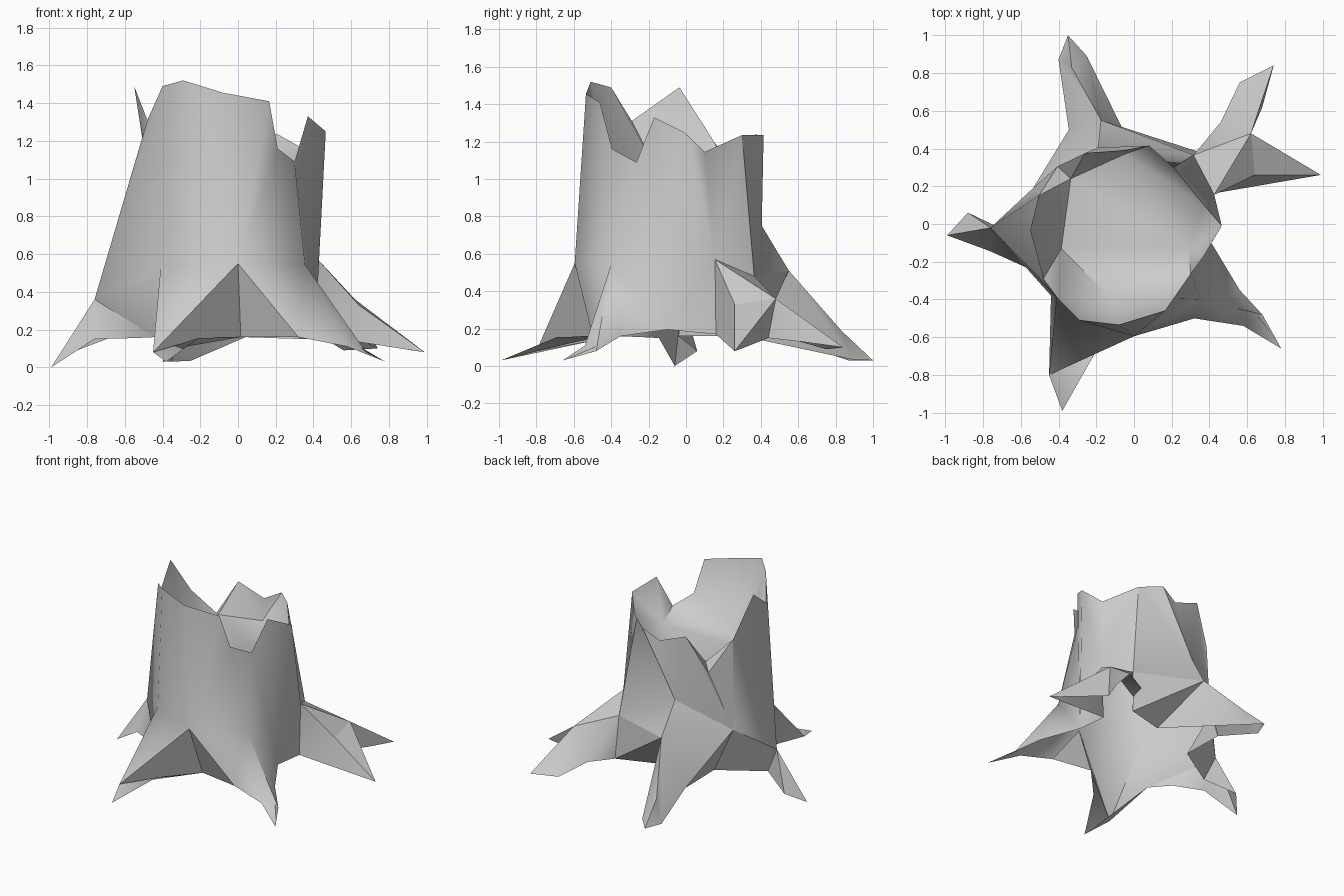
import bpy
import bmesh
import math

default_cube = bpy.data.objects.get("Cube")
if default_cube:
    bpy.data.objects.remove(default_cube, do_unlink=True)

bark = bpy.data.materials.new("grey_bark")
bark.use_nodes = True
bark.diffuse_color = (.6, .6, .6, 1)
bark.node_tree.nodes["Principled BSDF"].inputs["Base Color"].default_value = (.6, .6, .6, 1)

bm = bmesh.new()


def add_ring(points):
    """Create the corner points of one ring, in counter-clockwise order."""
    return [bm.verts.new(point) for point in points]


def add_face(*corners):
    """Add a face, skipping collapsed or repeated ones."""
    if len(set(corners)) == len(corners) and not bm.faces.get(corners):
        bm.faces.new(corners)


def stitch(hubs, ring):
    """Fan each hub over the ring from its own start to the start of the next hub."""
    for number, (hub, start) in enumerate(hubs):
        next_hub, stop = hubs[(number + 1) % len(hubs)]
        step = start
        while step != stop:
            following = (step + 1) % len(ring)
            add_face(hub, ring[step], ring[following])
            step = following
        add_face(hub, ring[stop], next_hub)


# Broken rim of the trunk, starting at the tall front splinter
rim = add_ring([
    (-.29, -.51, 1.52), (-.08, -.535, 1.455), (.165, -.46, 1.41),
    (.21, -.395, 1.16), (.3, -.265, 1.09), (.37, -.17, 1.33),
    (.465, -.01, 1.25), (.37, .1, 1.145), (.21, .3, 1.235),
    (.08, .415, 1.235), (-.05, .39, 1.165), (-.26, .375, 1.245),
    (-.405, .305, .98), (-.505, .15, 1.2), (-.55, -.035, 1.49),
    (-.48, -.29, 1.31), (-.4, -.4, 1.49),
])

# Hollow floor inside the rim
floor_front, floor_left, floor_back, floor_notch, floor_right = hollow = add_ring([
    (-.135, -.38, 1), (.29, -.13, 1), (-.05, .37, 1),
    (-.335, .24, 1.02), (-.385, -.13, 1),
])

# Shoulders where the trunk swells into the roots
shoulders = {
    name: bm.verts.new(point) for name, point in {
        "front_right_fold": (-.41, -.39, .53),
        "front_toe": (-.45, -.8, .08),
        "front_knee": (0, -.595, .55),
        "front_left_knee": (.355, -.4, .545),
        "front_left_toe": (.68, -.48, .08),
        "left_fold": (.425, .155, .57),
        "back_left_spur": (.64, .26, .33),
        "back_left_knee": (.62, .48, .36),
        "back_left_fold": (.315, .365, .48),
        "back_dent": (-.19, .405, .75),
        "back_knee": (-.175, .55, .51),
        "back_ridge": (-.33, .83, .19),
        "back_right_fold": (-.535, .19, .53),
        "right_knee": (-.76, -.02, .36),
    }.items()
}

# Ground outline of each root, walked counter-clockwise
front_root = [
    (-.44, -.38, .16), (-.38, -.99, .03), (-.21, -.69, .155), (.015, -.45, .16),
]
front_left_root = [
    (.32, -.5, .16), (.58, -.54, .11), (.78, -.66, .03), (.56, -.35, .16),
]
back_left_root = [
    (.41, -.1, .195), (.41, .16, .17), (.99, .26, .08), (.92, .29, .09),
    (.6, .44, .15), (.68, .62, .13), (.74, .84, .1),
    (.56, .75, .09), (.46, .54, .15),
]
back_root = [
    (.335, .385, .15), (.04, .3, .16), (-.25, .89, .035),
    (-.35, 1, .03), (-.4, .87, .03), (-.345, .5, .15),
]
right_root = [
    (-.35, .16, .16), (-.67, -.04, .16), (-.88, .06, .08),
    (-.99, -.06, 0), (-.76, -.145, .15), (-.55, -.24, .155),
]

ground = []
root_start = []
for root in (front_root, front_left_root, back_left_root, back_root, right_root):
    root_start.append(len(ground))
    ground += add_ring(root)
front, front_left, back_left, back, right = root_start

# Corners shared between the shoulders and the rings
shoulders["right_splinter"] = rim[13]
shoulders["left_hollow"] = ground[back_left]
shoulders["front_right_base"] = ground[front]
shoulders["front_base"] = ground[front_left - 1]
shoulders["front_left_base"] = ground[front_left]


def hubs_from(pairs):
    """Look up named shoulders and pair them with their start on a ring."""
    return [(shoulders[name], start) for name, start in pairs]


# Trunk wall between the shoulders and the rim
stitch(hubs_from([
    ("front_right_fold", 16), ("front_knee", 0), ("front_left_knee", 3),
    ("left_hollow", 4), ("left_fold", 6), ("back_left_fold", 8),
    ("back_dent", 8), ("back_right_fold", 11), ("right_knee", 13),
    ("right_splinter", 13), ("right_knee", 15),
]), rim)

# Inner wall and floor of the hollow
stitch([
    (floor_front, 16), (floor_left, 4), (floor_back, 7),
    (floor_notch, 11), (floor_right, 13),
], rim)
add_face(*hollow)

# Roots between the shoulders and the ground outline, open underneath
stitch(hubs_from([
    ("front_right_fold", front),
    ("front_toe", front),
    ("front_knee", front_left - 1),
    ("front_left_knee", front_left),
    ("front_left_toe", front_left + 1),
    ("front_left_knee", back_left - 1),
    ("left_hollow", back_left - 1),
    ("left_fold", back_left + 1),
    ("back_left_spur", back_left + 1),
    ("back_left_knee", back_left + 2),
    ("back_left_fold", back - 1),
    ("back_knee", back),
    ("back_ridge", back + 2),
    ("back_knee", back + 4),
    ("back_right_fold", right - 1),
    ("right_knee", right),
]), ground)

# Webs joining the root knees to the trunk
for web in (
    ("front_right_fold", "front_toe", "front_knee"),
    ("left_fold", "back_left_spur", "back_left_knee"),
    ("left_fold", "back_left_knee", "back_left_fold"),
    ("back_left_fold", "back_knee", "back_dent"),
    ("back_dent", "back_knee", "back_right_fold"),
):
    add_face(*(shoulders[name] for name in web))

# Crisp folds where the roots leave the trunk
for fold in (
    ("back_dent", "back_right_fold"), ("back_dent", "back_knee"),
    ("back_left_fold", "back_knee"), ("back_right_fold", "right_knee"),
    ("back_right_fold", "right_splinter"), ("right_knee", "front_right_base"),
    ("front_knee", "front_base"), ("front_knee", "front_left_base"),
    ("left_fold", "back_left_knee"), ("back_left_spur", "back_left_knee"),
    ("back_left_fold", "back_left_knee"),
):
    edge = bm.edges.get([shoulders[name] for name in fold])
    if edge:
        edge.smooth = False

bmesh.ops.recalc_face_normals(bm, faces=bm.faces[:])

mesh = bpy.data.meshes.new("tree_stump")
bm.to_mesh(mesh)
bm.free()
mesh.materials.append(bark)
stump = bpy.data.objects.new("tree_stump", mesh)
bpy.context.collection.objects.link(stump)

# Soft bark elsewhere
bpy.ops.object.select_all(action="DESELECT")
stump.select_set(True)
bpy.context.view_layer.objects.active = stump
bpy.ops.object.shade_smooth_by_angle(angle=math.radians(48), keep_sharp_edges=True)
